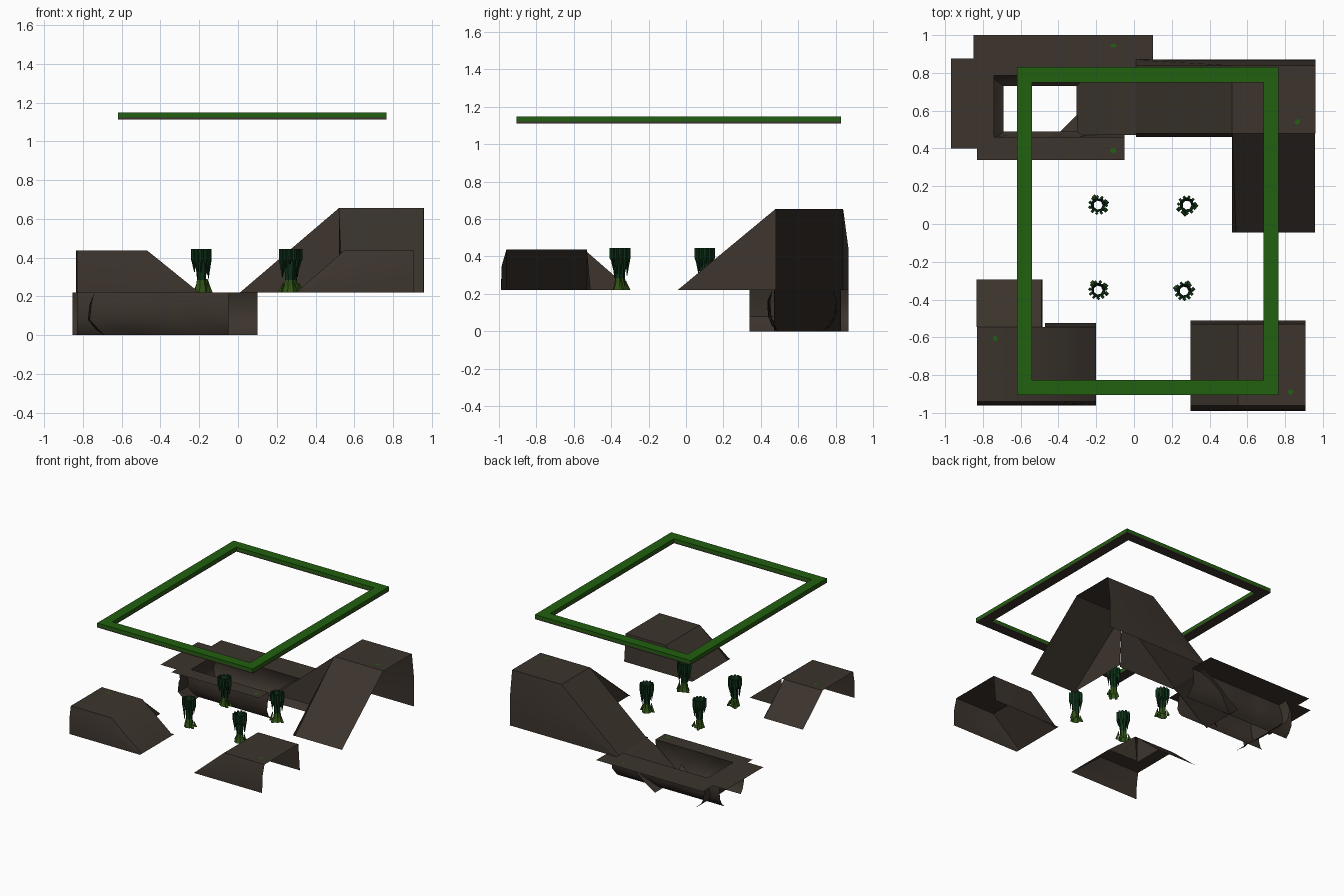
import bpy, bmesh, math, random
from mathutils import Vector

if "Cube" in bpy.data.objects:
    bpy.data.objects.remove(bpy.data.objects["Cube"])

random.seed(4)
GROUND = 0.22


def material(name, rgb):
    m = bpy.data.materials.new(name)
    m.diffuse_color = (*rgb, 1)
    m.use_nodes = True
    m.node_tree.nodes["Principled BSDF"].inputs["Base Color"].default_value = m.diffuse_color
    return m


EARTH = material("brown earth", (0.045, 0.034, 0.026))
GRASS = material("grass green", (0.016, 0.115, 0.005))
VINE = material("dark vine green", (0.005, 0.034, 0.010))
MOSS = material("moss green", (0.030, 0.085, 0.008))


def finish(name, bm, mats, smooth=False, normals=True):
    if normals:
        bmesh.ops.recalc_face_normals(bm, faces=bm.faces)
    me = bpy.data.meshes.new(name)
    bm.to_mesh(me)
    bm.free()
    for m in mats:
        me.materials.append(m)
    ob = bpy.data.objects.new(name, me)
    bpy.context.collection.objects.link(ob)
    if smooth:
        for o in bpy.context.selected_objects:
            o.select_set(False)
        ob.select_set(True)
        bpy.context.view_layer.objects.active = ob
        bpy.ops.object.shade_smooth_by_angle(angle=math.radians(40))
    return ob


def place(axis, u, v, z):
    return (u, v, z) if axis == 'x' else (v, u, z)


def loft(bm, rows, closed=False, mat=0, skip=lambda i, j: False):
    """Skin between rows of points."""
    vs = [[bm.verts.new(p) for p in r] for r in rows]
    for i in range(len(vs) - 1):
        n = len(vs[i])
        for j in range(n if closed else n - 1):
            if skip(i, j):
                continue
            k = (j + 1) % n
            f = bm.faces.new((vs[i][j], vs[i][k], vs[i + 1][k], vs[i + 1][j]))
            f.material_index = mat


def ramp(name, axis, stations, section, open_inner=False):
    """Open shell: section (across, height fraction) run along (distance, height) stations."""
    bm = bmesh.new()
    rows = [[place(axis, u, v, GROUND + h * t) for v, t in section] for u, h in stations]
    last = len(section) - 2
    loft(bm, rows, skip=lambda i, j: open_inner and i > 0 and j == last)
    bmesh.ops.remove_doubles(bm, verts=bm.verts, dist=0.0005)
    finish(name, bm, [EARTH], smooth=True)


# Tall corner mound with two ramps, open on its outer right side
ramp("tall_mound_side_ramp", 'x', [(0.01, 0), (0.52, 0.435), (0.96, 0.435)],
     [(0.87, 0), (0.868, 0.52), (0.84, 1), (0.48, 1), (0.46, 0)], True)
ramp("tall_mound_front_ramp", 'y', [(-0.045, 0), (0.48, 0.435)],
     [(0.54, 0), (0.52, 1), (0.957, 1)])

# Low front left mound with two ramps
ramp("left_mound_side_ramp", 'x', [(-0.20, 0), (-0.47, 0.218), (-0.83, 0.218)],
     [(-0.96, 0), (-0.957, 0.6), (-0.94, 1), (-0.545, 1), (-0.525, 0)], True)
ramp("left_mound_back_ramp", 'y', [(-0.295, 0), (-0.545, 0.218)],
     [(-0.485, 0), (-0.49, 1), (-0.835, 1)])

# Low front right mound with one ramp
ramp("right_mound", 'x', [(0.30, 0), (0.55, 0.218), (0.908, 0.218)],
     [(-0.99, 0), (-0.985, 0.6), (-0.96, 1), (-0.53, 1), (-0.51, 0)])


def ledge(name, axis, plate, wall, profile, outer):
    """Flat rim plate plus a rugged wall hanging below it."""
    bm = bmesh.new()
    edge = profile[0][0]
    loft(bm, [[place(axis, u, v, GROUND) for v in (outer, edge)] for u in plate])
    n = 9
    rows = []
    for i in range(n + 1):
        u = wall[0] + (wall[1] - wall[0]) * i / n
        rows.append([place(axis, u, v + (random.uniform(-0.012, 0.012) if 0 < z < GROUND else 0), z)
                     for v, z in profile])
    loft(bm, rows)
    finish(name, bm, [EARTH], smooth=True)


# Sunken pit: three rims with walls, and a ramp leading down into it
ledge("pit_back_rim", 'x', (-0.85, 0.10), (-0.855, 0.10),
      [(0.785, 0.22), (0.80, 0.16), (0.80, 0.08), (0.765, 0.03), (0.73, 0)], 1.0)
ledge("pit_left_rim", 'y', (0.40, 0.875), (0.34, 0.87),
      [(-0.74, 0.22), (-0.765, 0.16), (-0.765, 0.08), (-0.73, 0.03), (-0.69, 0)], -0.97)
ledge("pit_front_rim", 'x', (-0.83, -0.05), (-0.83, -0.05),
      [(0.46, 0.22), (0.445, 0.16), (0.445, 0.08), (0.47, 0.03), (0.49, 0)], 0.34)

bm = bmesh.new()
loft(bm, [[(x, y, z) for y in (0.47, 0.65, 0.83)]
          for x, z in ((0.02, 0.22), (-0.06, 0.18), (-0.22, 0.055), (-0.305, 0.0))])
# folded rock wedge beside the ramp foot
bm.faces.new([bm.verts.new(p) for p in ((-0.39, 0.49, 0.03), (-0.30, 0.49, 0.10), (-0.30, 0.58, 0.0))])
finish("pit_ramp", bm, [EARTH], smooth=True)

# Floating square frame: green top and sides, earth below
bm = bmesh.new()


def rect(inset, z):
    x0, x1, y0, y1 = -0.62 + inset, 0.765 - inset, -0.905 + inset, 0.83 - inset
    return [(x0, y0, z), (x1, y0, z), (x1, y1, z), (x0, y1, z)]


loft(bm, [rect(0.08, 1.112), rect(0, 1.112), rect(0, 1.122), rect(0, 1.148),
          rect(0.08, 1.148), rect(0.08, 1.122), rect(0.08, 1.112)], closed=True)
bmesh.ops.remove_doubles(bm, verts=bm.verts, dist=0.0001)
for f in bm.faces:
    f.material_index = 1 if f.calc_center_median().z > 1.12 else 0
finish("floating_frame", bm, [EARTH, GRASS])


def ring(x, y, r, z, n=7, wobble=0.0):
    return [(x + (r + random.uniform(-wobble, wobble)) * math.cos(2 * math.pi * i / n),
             y + (r + random.uniform(-wobble, wobble)) * math.sin(2 * math.pi * i / n), z)
            for i in range(n)]


# Four hollow vine pillars: mossy foot, dark trunk, hanging strands, root spurs
def pillar(name, x, y, turn):
    bm = bmesh.new()
    loft(bm, [ring(x, y, 0.040, 0.22, wobble=0.005), ring(x, y, 0.030, 0.25, wobble=0.003),
              ring(x, y, 0.024, 0.285)], closed=True, mat=1)
    loft(bm, [ring(x, y, 0.024, 0.285), ring(x, y, 0.028, 0.35, wobble=0.002),
              ring(x, y, 0.040, 0.445, wobble=0.002)], closed=True)
    for i in range(11):
        a = turn + 2 * math.pi * i / 11
        c, s = math.cos(a), math.sin(a)
        low = random.uniform(0.28, 0.37)
        sx, sy = x + 0.044 * c, y + 0.044 * s
        ex, ey = x + 0.036 * c, y + 0.036 * s
        loft(bm, [ring(sx, sy, 0.010, 0.445, 4), ring(sx, sy, 0.010, 0.39, 4),
                  ring(ex, ey, 0.002, low, 4)], closed=True)
        bm.faces.new([bm.verts.new(p) for p in ring(sx, sy, 0.010, 0.446, 4)])
    for k, h in ((0, 0.07), (0.9, 0.045), (2.6, 0.05)):
        c, s = math.cos(turn + k), math.sin(turn + k)
        loft(bm, [ring(x + 0.048 * c, y + 0.048 * s, 0.014, 0.22, 4),
                  ring(x + 0.034 * c, y + 0.034 * s, 0.002, 0.22 + h, 4)], closed=True, mat=1)
    finish(name, bm, [VINE, MOSS])


for i, (x, y, t) in enumerate([(-0.19, 0.10, -0.6), (0.28, 0.10, 3.6),
                               (-0.19, -0.35, -0.4), (0.265, -0.355, 0.2)]):
    pillar(f"vine_pillar_{i + 1}", x, y, t)

# Small grass tufts lying on the flat tops
for i, (x, y, z) in enumerate([(-0.11, 0.945, 0.222), (-0.11, 0.39, 0.222), (0.865, 0.54, 0.657),
                               (-0.735, -0.605, 0.44), (0.83, -0.89, 0.44)]):
    bm = bmesh.new()
    bm.faces.new([bm.verts.new(p) for p in ring(x, y, 0.014, z + 0.002, 6, 0.006)])
    finish(f"grass_tuft_{i + 1}", bm, [GRASS])
